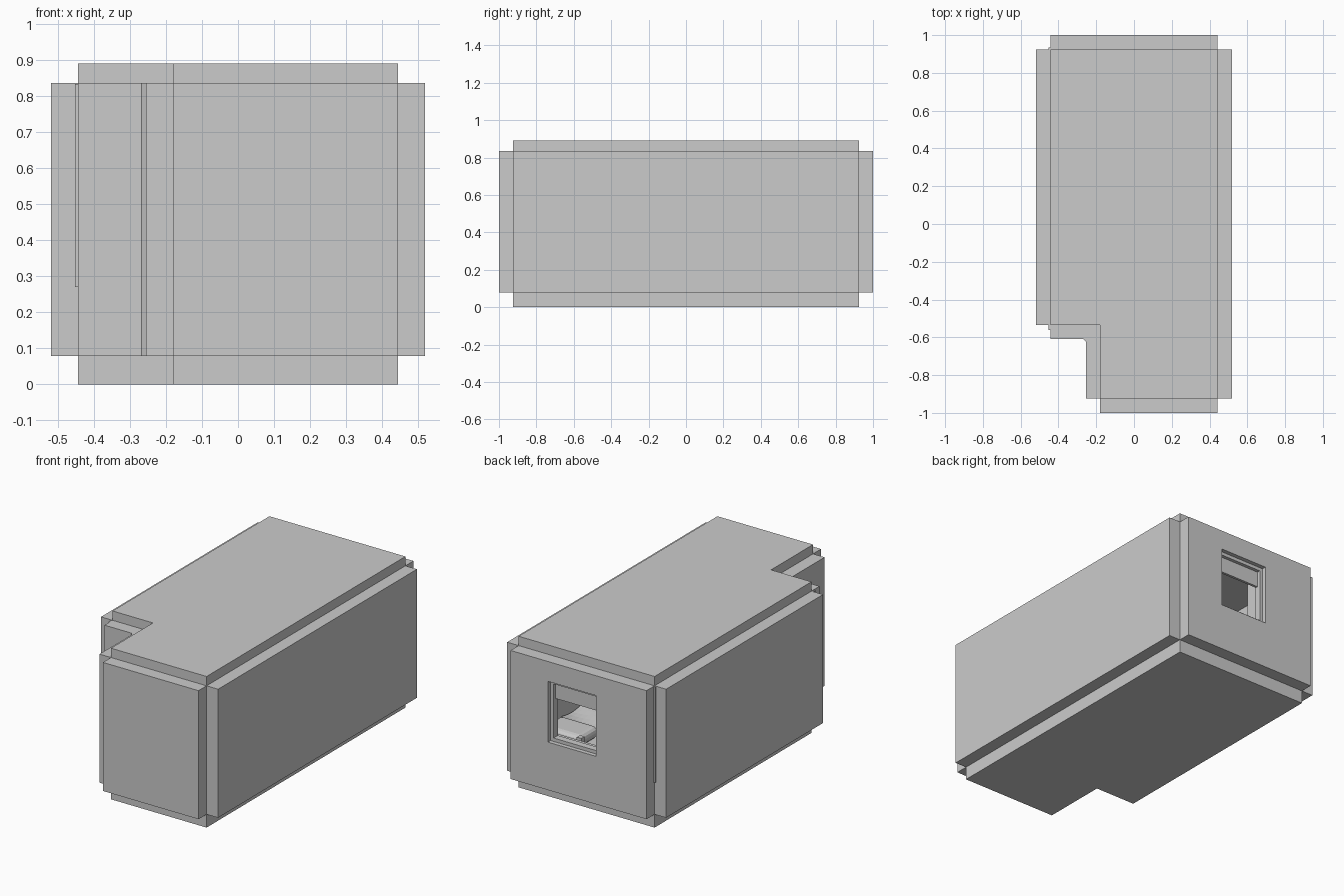
import bpy, bmesh, math
from mathutils import Vector

if "Cube" in bpy.data.objects:
    bpy.data.objects.remove(bpy.data.objects["Cube"])

X, Y, Z0, Z1 = 0.443, 0.925, 0.078, 0.835   # inner room limits
T = 0.075                                   # wall thickness
NX, NY = -0.18, -0.535                      # inner corner of the notch


def box(name, x0, x1, y0, y1, z0, z1):
    bm = bmesh.new()
    bmesh.ops.create_cube(bm, size=1)
    for v in bm.verts:
        v.co = Vector((x0 if v.co.x < 0 else x1,
                       y0 if v.co.y < 0 else y1,
                       z0 if v.co.z < 0 else z1))
    return finish(name, bm)


def finish(name, bm):
    bmesh.ops.recalc_face_normals(bm, faces=bm.faces)
    me = bpy.data.meshes.new(name)
    bm.to_mesh(me)
    bm.free()
    ob = bpy.data.objects.new(name, me)
    bpy.context.collection.objects.link(ob)
    return ob


def slab(name, outline, z0, z1):
    bm = bmesh.new()
    f = bm.faces.new([bm.verts.new((x, y, z0)) for x, y in outline])
    r = bmesh.ops.extrude_face_region(bm, geom=[f])
    bmesh.ops.translate(bm, vec=(0, 0, z1 - z0),
                        verts=[v for v in r["geom"] if isinstance(v, bmesh.types.BMVert)])
    return finish(name, bm)


# Floor and ceiling share the notched outline
plan = [(NX, -Y), (X, -Y), (X, Y), (-X, Y), (-X, NY), (NX, NY)]
slab("floor", plan, 0, Z0)
slab("ceiling", plan, Z1, 0.89)

# Walls stand outside the floor edge, leaving open corners
box("right_wall", X, X + T, -Y, Y, Z0, Z1)
box("left_wall", -X - T, -X, NY, Y, Z0, Z1)
box("front_wall", NX, X, -Y - T, -Y, Z0, Z1)
slab("notch_wall", [(NX - T, -Y), (NX, -Y), (NX, NY), (-X, NY), (-X, NY - T),
                    (NX - T - 0.012, NY - T), (NX - T, NY - T - 0.012)], Z0, Z1)
back = box("back_wall", -X, X, Y, Y + T, Z0, Z1)

# Window opening
WX0, WX1, WZ0, WZ1 = -0.115, 0.20, 0.36, 0.718
cutter = box("window_cutter", WX0, WX1, Y - 0.1, Y + 0.2, WZ0, WZ1)
cutter.hide_render = True
mod = back.modifiers.new("window", "BOOLEAN")
mod.object = cutter
mod.solver = "EXACT"
bpy.context.view_layer.objects.active = back
bpy.ops.object.modifier_apply(modifier="window")
bpy.data.objects.remove(cutter)

# Window frame and lowered blind
FY0, FY1, FW = Y + 0.01, Y + 0.05, 0.02
for side, x in (("left", WX0), ("right", WX1 - FW)):
    box("window_jamb_" + side, x, x + FW, FY0, FY1, WZ0, WZ1)
for side, z in (("bottom", WZ0), ("top", WZ1 - FW)):
    box("window_rail_" + side, WX0 + FW, WX1 - FW, FY0, FY1, z, z + FW)
box("window_blind", WX0 + FW, WX1 - FW, Y + 0.015, Y + 0.03, 0.605, WZ1 - FW)
box("window_sill", WX0 - 0.02, WX1 + 0.02, Y - 0.04, Y, WZ0 - 0.02, WZ0)

# Bed along the right wall
BX0, BX1, BY0, BY1 = 0.08, 0.43, 0.0, 0.86
for i, x in enumerate((BX0, BX1 - 0.03)):
    for j, y in enumerate((BY0, BY1 - 0.03)):
        box(f"bed_post_{i}{j}", x, x + 0.03, y, y + 0.03, Z0, 0.36)
box("bed_frame", BX0, BX1, BY0, BY1, 0.15, 0.20)
box("mattress", BX0 + 0.01, BX1 - 0.01, BY0 + 0.03, BY1 - 0.03, 0.20, 0.26)

# Wavy blanket and pillow
bm = bmesh.new()
bmesh.ops.create_grid(bm, x_segments=10, y_segments=14, size=0.5)
for v in bm.verts:
    x, y = v.co.x, v.co.y
    v.co = Vector((0.255 + x * 0.35, 0.30 + y * 0.5,
                   0.275 + 0.012 * math.sin(9 * y + 4 * x)))
finish("blanket", bm)
pillow = box("pillow", 0.13, 0.38, 0.62, 0.80, 0.26, 0.33)
bev = pillow.modifiers.new("round", "BEVEL")
bev.width, bev.segments = 0.03, 3

# Desk by the front end of the right wall
box("desk_top", 0.2, 0.44, -0.75, -0.2, 0.34, 0.36)
for i, x in enumerate((0.21, 0.41)):
    for j, y in enumerate((-0.74, -0.23)):
        box(f"desk_leg_{i}{j}", x, x + 0.02, y, y + 0.02, Z0, 0.34)

# Wall shelves above the desk
for i in range(2):
    box(f"wall_shelf_{i}", 0.32, 0.44, -0.7, -0.2, 0.5 + 0.13 * i, 0.515 + 0.13 * i)

# Tall cupboards on the left wall, slightly proud at the open corners
for name, y0, y1 in (("front_cupboard", -0.56, -0.2), ("back_cupboard", 0.65, 0.935)):
    box(name, -0.452, -0.28, y0, y1, 0.27, 0.832)
    box(name + "_base", -0.44, -0.28, max(y0, NY), min(y1, Y), Z0, 0.27)
